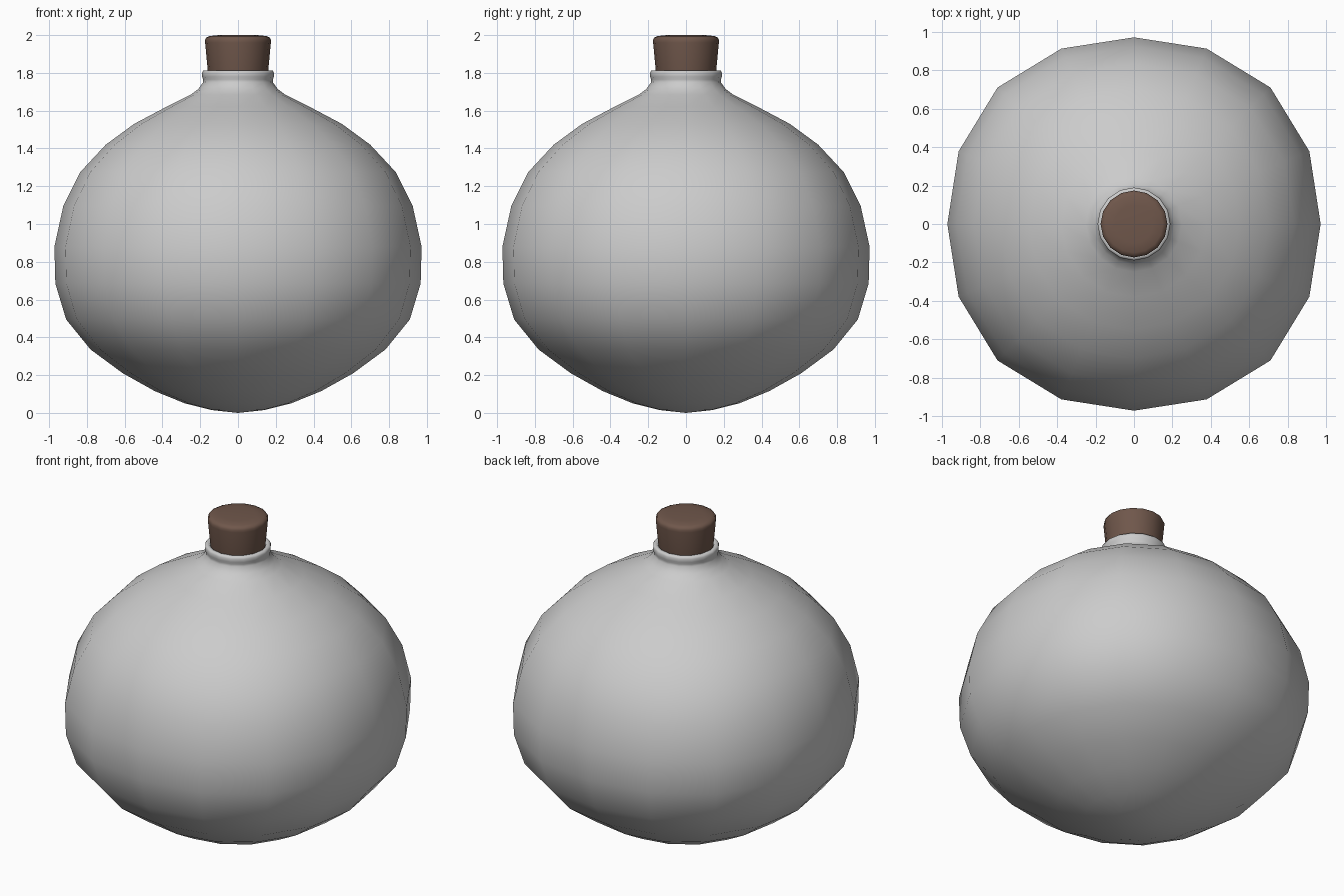
import bpy, bmesh, math

if "Cube" in bpy.data.objects:
    bpy.data.objects.remove(bpy.data.objects["Cube"])


def lathe(name, profile, sides=16, bulge=0.0):
    """Revolve (radius, z) points; bulge fattens the wide rings on the diagonals."""
    bm = bmesh.new()
    rings = []
    for r, z in profile:
        if r == 0:
            rings.append([bm.verts.new((0, 0, z))] * sides)
            continue
        ring = []
        for i in range(sides):
            a = 2 * math.pi * i / sides
            k = r * (1 + bulge * min(r, 1) ** 2 * (1 - math.cos(4 * a)) / 2)
            ring.append(bm.verts.new((k * math.cos(a), k * math.sin(a), z)))
        rings.append(ring)
    for lo, hi in zip(rings, rings[1:]):
        for i in range(sides):
            j = (i + 1) % sides
            bm.faces.new(dict.fromkeys((lo[i], lo[j], hi[j], hi[i])))
    bmesh.ops.recalc_face_normals(bm, faces=bm.faces)
    for f in bm.faces:
        f.smooth = True
    mesh = bpy.data.meshes.new(name)
    bm.to_mesh(mesh)
    bm.free()
    obj = bpy.data.objects.new(name, mesh)
    bpy.context.collection.objects.link(obj)
    return obj


# Round flask body with neck and rolled lip
lathe("flask_body", [
    (0, 0), (0.14, 0.015), (0.28, 0.05), (0.44, 0.115), (0.61, 0.21),
    (0.78, 0.335), (0.91, 0.495), (0.967, 0.685), (0.972, 0.88),
    (0.925, 1.095), (0.835, 1.275), (0.70, 1.42), (0.55, 1.53),
    (0.38, 1.62), (0.25, 1.685), (0.21, 1.715), (0.185, 1.75),
    (0.184, 1.765), (0.19, 1.78), (0.19, 1.80), (0.184, 1.812),
    (0.165, 1.812), (0.155, 1.80), (0.15, 1.74)], bulge=0.036)

# Tapered cork stopper
cork = lathe("cork_stopper", [
    (0, 1.74), (0.148, 1.74), (0.16, 1.812), (0.174, 1.96), (0.174, 1.975),
    (0.168, 1.987), (0.15, 1.995), (0.10, 2.0), (0, 2.0)])
brown = bpy.data.materials.new("cork_brown")
brown.diffuse_color = (0.16, 0.095, 0.07, 1)
brown.use_nodes = True
brown.node_tree.nodes["Principled BSDF"].inputs["Base Color"].default_value = brown.diffuse_color
cork.data.materials.append(brown)
